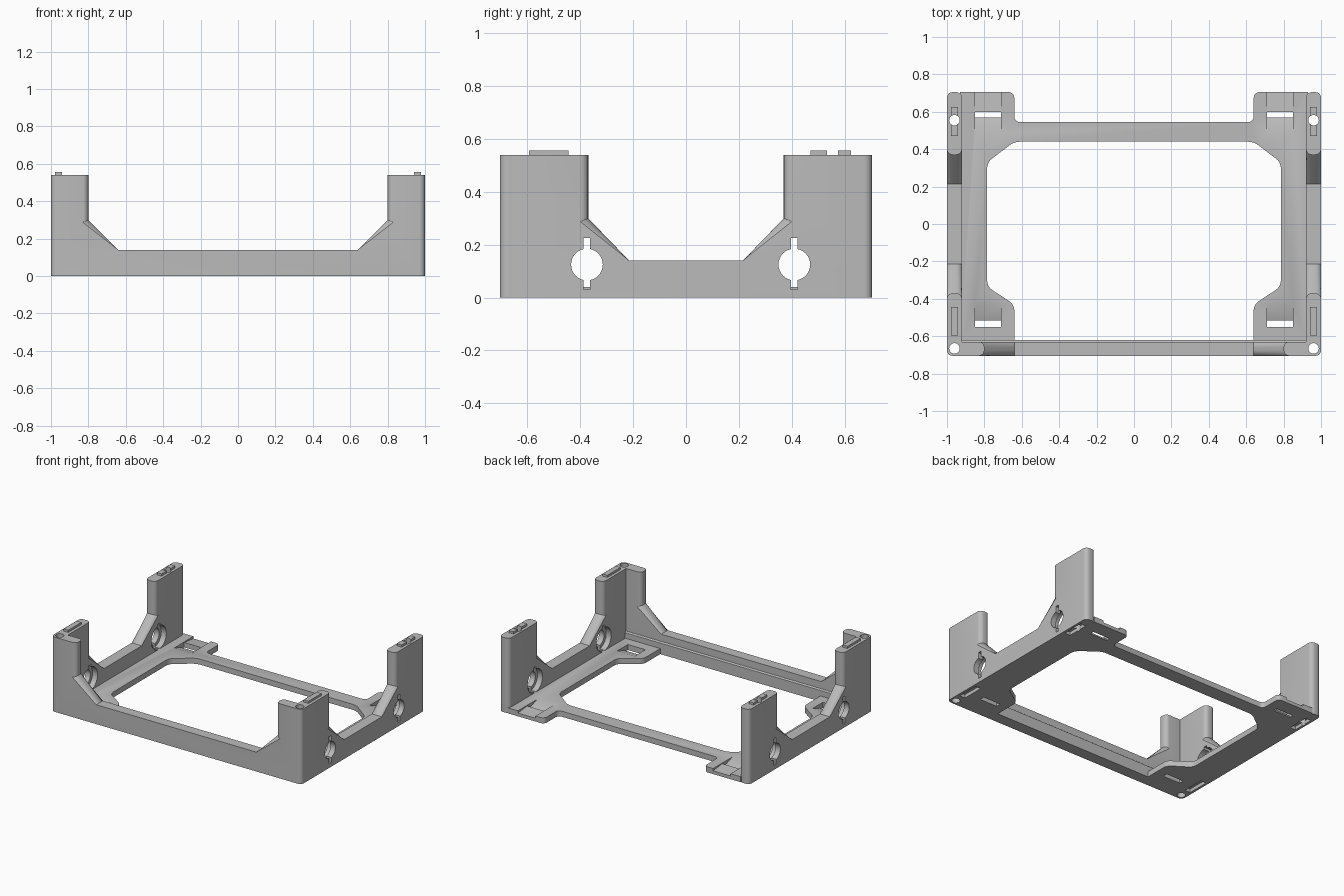
import bpy, bmesh, math
from mathutils import Vector

cube = bpy.data.objects.get("Cube")
if cube:
    bpy.data.objects.remove(cube, do_unlink=True)

grey = bpy.data.materials.new("mid grey plastic")
grey.use_nodes = True
COLOUR = (0.5, 0.5, 0.5, 1)
grey.diffuse_color = COLOUR
grey.node_tree.nodes["Principled BSDF"].inputs["Base Color"].default_value = COLOUR

PLATE = 0.04      # base plate thickness
WALL = 0.92       # inner face of the side walls
BACK = 0.705      # half depth
TOP = 0.54        # post height
PIN_X = 0.96      # line of the pins and bores
ROUND = 0.03


def prism(name, points, axis, start, end, rounded=None):
    """Extrude a 2D outline along an axis; rounded picks edges to round off."""
    place = {"x": lambda p, d: (d, p[0], p[1]),
             "y": lambda p, d: (p[0], d, p[1]),
             "z": lambda p, d: (p[0], p[1], d)}[axis]
    bm = bmesh.new()
    face = bm.faces.new([bm.verts.new(place(p, start)) for p in points])
    grown = bmesh.ops.extrude_face_region(bm, geom=[face])["geom"]
    shift = Vector(place((0, 0), end - start))
    bmesh.ops.translate(bm, vec=shift, verts=[g for g in grown if isinstance(g, bmesh.types.BMVert)])
    bmesh.ops.recalc_face_normals(bm, faces=bm.faces)
    if rounded:
        edges = [e for e in bm.edges if rounded(e)]
        bmesh.ops.bevel(bm, geom=edges, offset=ROUND, segments=5, profile=0.5, affect="EDGES")
    mesh = bpy.data.meshes.new(name)
    bm.to_mesh(mesh)
    bm.free()
    obj = bpy.data.objects.new(name, mesh)
    bpy.context.collection.objects.link(obj)
    mesh.materials.append(grey)
    return obj


def box(name, x, y, z, size):
    w, d, h = (s / 2 for s in size)
    return prism(name, [(x - w, y - d), (x + w, y - d), (x + w, y + d), (x - w, y + d)], "z", z - h, z + h)


def disc(name, u, v, r, axis, start, end):
    turns = [math.tau * i / 32 for i in range(32)]
    return prism(name, [(u + r * math.cos(t), v + r * math.sin(t)) for t in turns], axis, start, end)


def cut(obj, cutters):
    """Subtract the cutters from the object, then discard them."""
    for cutter in cutters:
        cutter.hide_render = True
        mod = obj.modifiers.new("cut", "BOOLEAN")
        mod.operation, mod.solver, mod.object = "DIFFERENCE", "EXACT", cutter
        bpy.context.view_layer.objects.active = obj
        bpy.ops.object.modifier_apply(modifier=mod.name)
        bpy.data.objects.remove(cutter, do_unlink=True)


def mirrored(half):
    return half + [(-u, v) for u, v in reversed(half)]


def steep(edge):
    a, b = edge.verts
    return abs(a.co.z - b.co.z) > 0.1


def upright(edge):
    a, b = edge.verts
    return abs(a.co.z - b.co.z) > 0.01 and abs(a.co.x) < 0.9


def bores(side):
    return [disc("bore", side * PIN_X, y, 0.028, "z", -0.1, 0.7) for y in (-0.665, 0.555)]


parts = []

# Base plate with a large opening, corner tabs and a thin rear bar
plate = prism("base_plate", mirrored([(0.93, -0.64), (0.93, BACK), (0.64, BACK), (0.64, 0.545)]),
              "z", 0, PLATE, upright)
opening = prism("opening", mirrored([(0.64, -0.7), (0.64, -0.43), (0.785, -0.335), (0.785, 0.33), (0.64, 0.44)]),
                "z", -0.1, 0.1, upright)
cut(plate, [opening])

# Strap slots with ramps in the corner tabs
front_ramp = [(-0.55, -0.01), (-0.515, -0.01), (-0.515, 0.01), (-0.42, 0.042), (-0.55, 0.06)]
back_ramp = [(0.60, -0.01), (0.57, -0.01), (0.57, 0.01), (0.48, 0.042), (0.60, 0.06)]
edge_ramp = [(0.60, 0.035), (0.72, 0.022), (0.72, 0.06), (0.60, 0.06)]
for side in (-1, 1):
    cut(plate, [prism("ramp", r, "x", side * 0.71, side * 0.85) for r in (front_ramp, back_ramp, edge_ramp)])
parts.append(plate)

# Front wall rising into both front posts, with a ledge behind it
front = prism("front_wall", mirrored([(1, 0), (1, TOP), (0.8, TOP), (0.8, 0.3), (0.64, 0.14)]),
              "y", -BACK, -0.63, steep)
cut(front, [disc("bore", s * PIN_X, -0.665, 0.028, "z", -0.1, 0.7) for s in (-1, 1)])
parts.append(front)
parts.append(prism("front_ledge", [(-0.66, 0), (-0.62, 0), (-0.62, 0.08), (-0.645, 0.1), (-0.66, 0.1)],
                   "x", -WALL, WALL))

# Side walls with a tall post at each end
half_wall = [(BACK, 0), (BACK, TOP), (0.37, TOP), (0.37, 0.3), (0.215, 0.14)]
for side, label in ((1, "left"), (-1, "right")):
    wall = prism(label + "_side_wall", mirrored(half_wall), "x", side * WALL, side, steep)
    # Keyed round ports, wider on the inside
    for y in (-0.375, 0.41):
        cut(wall, [disc("port", y, 0.125, 0.06, "x", side * 0.8, side * 1.1),
                   disc("counterbore", y, 0.125, 0.085, "x", side * 0.8, side * 0.96),
                   box("key_slot", side * PIN_X, y, 0.128, (0.3, 0.025, 0.195))])
    # Bores through the posts and sockets under them
    sockets = [box("socket", side * PIN_X, y, 0, (0.044, 0.16, 0.05)) for y in (-0.52, 0.548)]
    cut(wall, bores(side) + sockets)
    parts.append(wall)

    # Stacking pins on the post tops
    for place, y, length in (("front", -0.52, 0.15), ("back", 0.548, 0.155)):
        pin = box(f"{label}_{place}_pin", side * PIN_X, y, TOP + 0.005, (0.038, length, 0.022))
        if place == "back":
            cut(pin, bores(side))
        parts.append(pin)

# Smooth the rounded corners, keep hard edges
bpy.ops.object.select_all(action="DESELECT")
for obj in parts:
    obj.select_set(True)
bpy.context.view_layer.objects.active = plate
bpy.ops.object.shade_smooth_by_angle(angle=math.radians(30))
